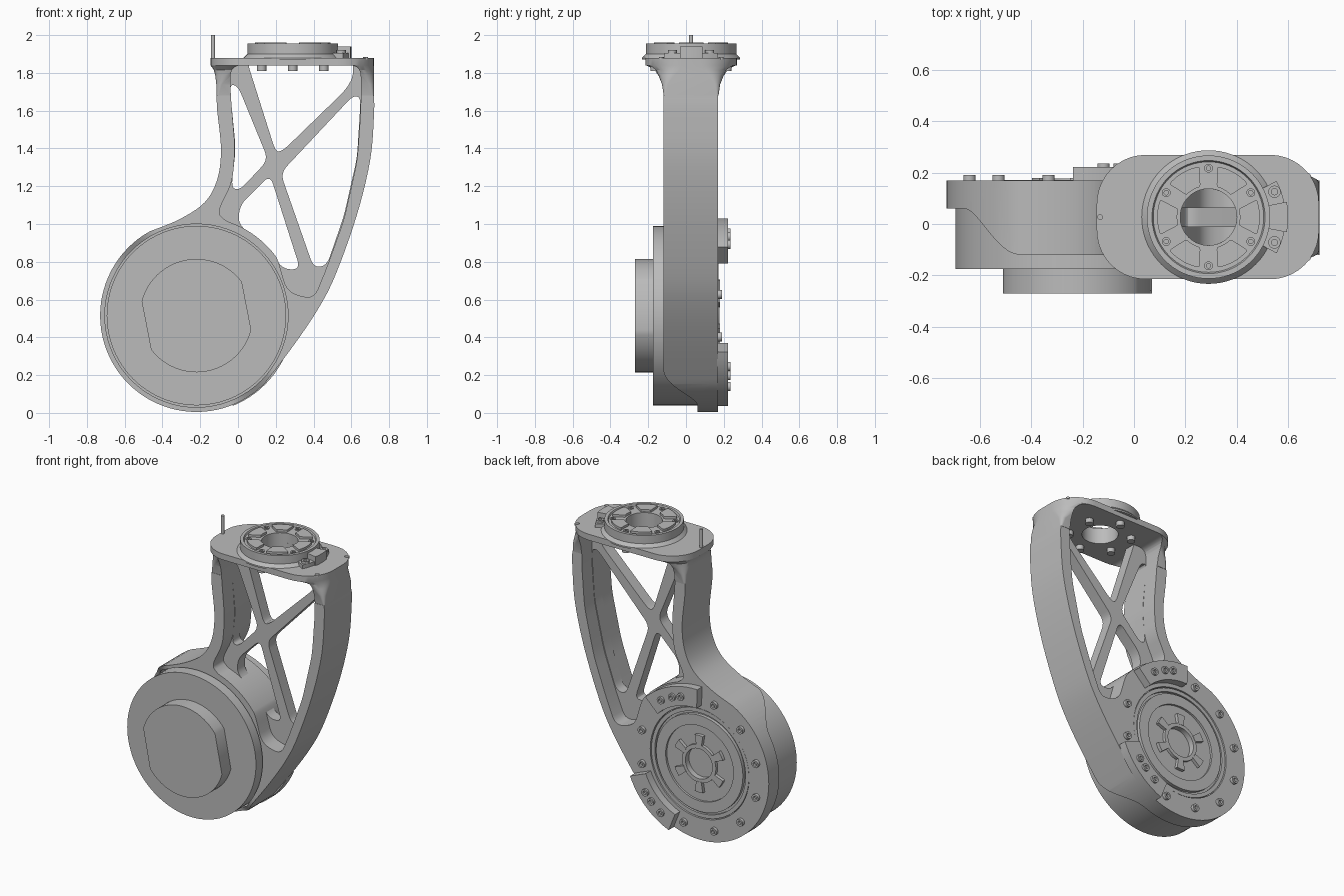
import bpy, bmesh
from math import sin, cos, radians, pi, atan2, acos, hypot
from mathutils import Vector

cube = bpy.data.objects.get("Cube")
if cube:
    bpy.data.objects.remove(cube, do_unlink=True)

grey = bpy.data.materials.new("plain grey")
grey.use_nodes = True
GREY = (0.5, 0.5, 0.5, 1)
grey.diffuse_color = GREY
grey.node_tree.nodes["Principled BSDF"].inputs["Base Color"].default_value = GREY

HUB = (-0.22, 0.515)      # drive axis in x, z
TOP = (0.29, 0.027)       # mount axis in x, y


def place(axis, u, v, t):
    return Vector((u, t, v)) if axis == "y" else Vector((u, v, t))


def finish(name, bm):
    bmesh.ops.remove_doubles(bm, verts=bm.verts, dist=1e-5)
    bmesh.ops.recalc_face_normals(bm, faces=bm.faces)
    mesh = bpy.data.meshes.new(name)
    bm.to_mesh(mesh)
    bm.free()
    mesh.materials.append(grey)
    mesh.shade_smooth()
    mesh.set_sharp_from_angle(angle=radians(30))
    obj = bpy.data.objects.new(name, mesh)
    bpy.context.collection.objects.link(obj)
    return obj


def loft(name, loops, closed=False):
    bm = bmesh.new()
    rows = [[bm.verts.new(p) for p in loop] for loop in loops]
    n = len(rows[0])
    pairs = list(zip(rows, rows[1:])) + ([(rows[-1], rows[0])] if closed else [])
    for a, b in pairs:
        for i in range(n):
            j = (i + 1) % n
            bm.faces.new((a[i], a[j], b[j], b[i]))
    if not closed:
        bm.faces.new(rows[0])
        bm.faces.new(rows[-1])
    return finish(name, bm)


def prism(name, pts, axis, lo, hi):
    return loft(name, [[place(axis, u, v, t) for u, v in pts] for t in (lo, hi)])


def arc(c, r, a0, a1, n=24):
    angles = [radians(a0 + (a1 - a0) * i / n) for i in range(n + 1)]
    return [(c[0] + r * cos(a), c[1] + r * sin(a)) for a in angles]


def disc(name, c, r, axis, lo, hi, n=24):
    return prism(name, arc(c, r, 0, 360, n)[:-1], axis, lo, hi)


def sector(c, r0, r1, a0, a1):
    return arc(c, r1, a0, a1, 12) + arc(c, r0, a1, a0, 12)


def lathe(name, profile, c, axis, n=72):
    # closed ring swept around an axis
    loops = []
    for i in range(n):
        a = 2 * pi * i / n
        loops.append([place(axis, c[0] + r * cos(a), c[1] + r * sin(a), t) for r, t in profile])
    return loft(name, loops, closed=True)


def smooth(pts, steps=5):
    # Catmull-Rom path through the points
    p = [Vector(q) for q in [pts[0]] + pts + [pts[-1]]]
    out = []
    for a, b, c, d in zip(p, p[1:], p[2:], p[3:]):
        for k in range(steps):
            t = k / steps
            q = b + (c - a) * (t / 2) + (2 * a - 5 * b + 4 * c - d) * (t * t / 2) \
                + (3 * b - a - 3 * c + d) * (t ** 3 / 2)
            out.append(tuple(q))
    return out + [pts[-1]]


def rounded(pts, r, n=5):
    out = []
    for i, q in enumerate(pts):
        p = Vector(q)
        ends = []
        for o in (Vector(pts[i - 1]), Vector(pts[(i + 1) % len(pts)])):
            d = o - p
            ends.append(p + d.normalized() * min(r, 0.45 * d.length))
        for k in range(n + 1):
            t = k / n
            out.append(tuple(ends[0] * (1 - t) ** 2 + p * 2 * t * (1 - t) + ends[1] * t * t))
    return out


def cut(obj, *tools):
    for tool in tools:
        mod = obj.modifiers.new("cut", "BOOLEAN")
        mod.operation, mod.solver, mod.object = "DIFFERENCE", "EXACT", tool
        with bpy.context.temp_override(object=obj, active_object=obj, selected_objects=[obj]):
            bpy.ops.object.modifier_apply(modifier=mod.name)
        bpy.data.objects.remove(tool, do_unlink=True)
    obj.data.set_sharp_from_angle(angle=radians(30))


# Leg: drive housing ring blending into two curved walls
right_edge = smooth([(0.14, 0.154), (0.3, 0.365), (0.43, 0.56), (0.52, 0.74), (0.63, 1.05),
                     (0.7, 1.34), (0.72, 1.58), (0.72, 1.68)])
left_edge = smooth([(-0.113, 1.68), (-0.11, 1.6), (-0.09, 1.395), (-0.11, 1.236),
                    (-0.177, 1.114), (-0.31, 1.025), (-0.467, 0.961)])
housing_edge = arc(HUB, 0.51, 119, 315, 48)
leg = prism("leg", right_edge + left_edge + housing_edge[1:-1], "y", -0.12, 0.17)

# Pocket between the walls
pocket = rounded([(-0.04, 1.84), (-0.04, 1.7), (-0.015, 1.4), (-0.03, 1.22), (-0.11, 1.06)]
                 + arc(HUB, 0.525, 73, 35, 8)
                 + [(0.26, 0.64), (0.4, 0.6), (0.47, 0.77), (0.56, 1.02), (0.63, 1.33),
                    (0.65, 1.6), (0.65, 1.84)], 0.06)

# Swept step at the lower front of the housing
nx, nz = -0.758, -0.652
step = [(-0.13, -0.4)]
for i in range(13):
    t = i / 12
    step.append((-0.13 + 0.295 * t, -0.1201 + 0.18 * t * t * (3 - 2 * t)))
step += [(0.8, 0.06), (0.8, -0.4)]
sweep = loft("step_cutter", [[Vector((HUB[0] + nx * d - nz * s, y, HUB[1] + nz * d + nx * s))
                              for d, y in step] for s in (-0.9, 0.9)])
cut(leg, prism("pocket_cutter", pocket, "y", -0.5, 0.5), sweep,
    disc("bore_cutter", HUB, 0.485, "y", -0.5, 0.14, 72),
    disc("back_cutter", HUB, 0.365, "y", 0.1, 0.5, 72))


# Flared head with the flat mounting plate
def round_rect(x0, x1, h, r, z):
    y = TOP[1]
    loop = []
    for cx, cy, a in ((x1 - r, y + h - r, 0), (x0 + r, y + h - r, 90),
                      (x0 + r, y - h + r, 180), (x1 - r, y - h + r, 270)):
        loop += [Vector((px, py, z)) for px, py in arc((cx, cy), r, a, a + 90, 10)]
    return loop


head = loft("head_plate", [round_rect(x0, 0.72, h, r, z) for x0, h, r, z in (
    (-0.113, 0.145, 0.01, 1.68), (-0.115, 0.154, 0.03, 1.74), (-0.12, 0.172, 0.08, 1.785),
    (-0.128, 0.2, 0.14, 1.815), (-0.145, 0.242, 0.19, 1.84), (-0.145, 0.242, 0.19, 1.88))])
cut(head, prism("pocket_cutter", pocket, "y", -0.5, 0.5),
    disc("mount_cutter", TOP, 0.11, "z", 1.5, 2.2, 48))

# Cross-braced web
web = prism("cross_brace", pocket, "y", -0.012, 0.065)
windows = (
    [(-0.045, 1.74), (0.0, 1.73), (0.16, 1.34), (0.01, 1.18), (-0.035, 1.19), (-0.012, 1.4)],
    [(0.045, 1.87), (0.2, 1.38), (0.24, 1.39), (0.57, 1.71), (0.61, 1.78), (0.61, 1.87)],
    [(0.225, 1.27), (0.61, 1.68), (0.65, 1.67), (0.63, 1.35), (0.56, 1.04), (0.47, 0.78),
     (0.4, 0.77)],
    [(0.17, 1.26), (0.01, 1.1), (0.0, 1.0), (0.1, 0.92), (0.18, 0.84), (0.24, 0.76), (0.33, 0.76)])
cut(web, *[prism("window_cutter", rounded(w, 0.05), "y", -0.3, 0.3) for w in windows])

# Drive body and flat-sided front cap
disc("drive_body", HUB, 0.475, "y", -0.175, 0.141, 96)
flat = 25.8
cap = arc(HUB, 0.3, 11 + flat, 191 - flat) + arc(HUB, 0.3, 191 + flat, 371 - flat)
prism("front_cap", cap, "y", -0.27, -0.17)

# Stepped rings and star hub on the back
lathe("back_rings", [(0.36, 0.13), (0.36, 0.165), (0.335, 0.165), (0.335, 0.15), (0.32, 0.15),
                     (0.32, 0.172), (0.25, 0.172), (0.25, 0.158), (0.1, 0.158), (0.1, 0.13)],
      HUB, "y")
lathe("hub_ring", [(0.1, 0.15), (0.1, 0.178), (0.125, 0.178), (0.125, 0.15)], HUB, "y", 48)
for k in range(6):
    a = 30 + 60 * k
    prism("hub_lug", sector(HUB, 0.12, 0.19, a - 9, a + 9), "y", 0.15, 0.18)


def screw(name, c, axis, lo, hi, r=0.024):
    # socket head: open ring around a lower core
    lathe(name, [(r * 0.5, lo), (r * 0.5, hi), (r, hi), (r, lo)], c, axis, 20)
    disc(name + "_socket", c, r * 0.5, axis, lo, lo + (hi - lo) * 0.4, 6)


def polar(c, r, a):
    return c[0] + r * cos(radians(a)), c[1] + r * sin(radians(a))


# Ring screws and the two raised arc brackets
for k in range(12):
    a = 15 + 30 * k
    if a not in (45, 75, 315):
        screw("ring_screw", polar(HUB, 0.435, a), "y", 0.165, 0.19)
for a0, a1 in ((45, 92), (-68, -22)):
    prism("arc_bracket", sector(HUB, 0.39, 0.515, a0, a1), "y", 0.165, 0.222)
    for f in (0.25, 0.5, 0.68):
        screw("bracket_screw", polar(HUB, 0.45, a0 + (a1 - a0) * f), "y", 0.215, 0.236)

# Mount flange with rim, pads and screws
lathe("mount_flange", [(0.11, 1.84), (0.11, 1.945), (0.215, 1.945), (0.22, 1.955), (0.24, 1.955),
                       (0.24, 1.9), (0.26, 1.88), (0.26, 1.87), (0.12, 1.87), (0.12, 1.84)],
      TOP, "z")
for k in range(6):
    a = 60 * k
    pad = arc(TOP, 0.2, a - 20, a + 20, 8) + arc(TOP, 0.122, a + 15, a - 15, 8)
    prism("mount_pad", rounded(pad, 0.01, 2), "z", 1.94, 1.96)
    screw("mount_screw", polar(TOP, 0.19, a + 30), "z", 1.94, 1.952, 0.017)
    disc("plate_bolt", polar(TOP, 0.19, a + 30), 0.025, "z", 1.81, 1.845)

# Side clamp beside the flange
prism("clamp_base", sector(TOP, 0.235, 0.3, -28, 28), "z", 1.875, 1.905)
prism("clamp_block", sector(TOP, 0.235, 0.31, -11, 11), "z", 1.875, 1.94)
for a in (-21, 21):
    screw("clamp_screw", polar(TOP, 0.275, a), "z", 1.9, 1.92)

# Locating pin and small plate studs
disc("locating_pin", (-0.132, TOP[1]), 0.011, "z", 1.85, 2.0, 16)
for y in (-0.13, 0.185):
    disc("plate_stud", (0.675, y), 0.014, "z", 1.87, 1.884, 16)
